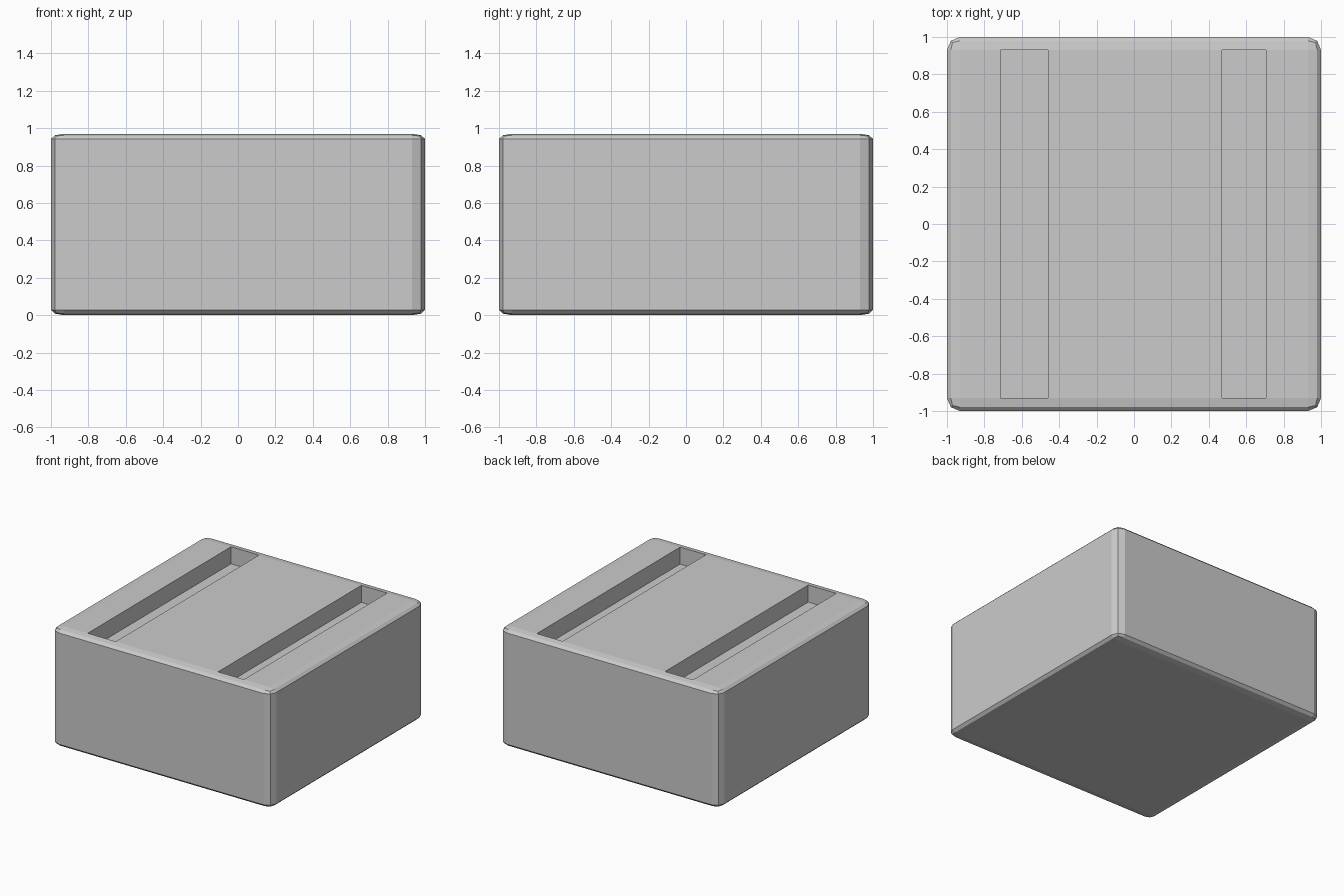
import bpy
import bmesh
from mathutils import Vector

if "Cube" in bpy.data.objects:
    bpy.data.objects.remove(bpy.data.objects["Cube"])

HEIGHT = 0.97
BEVEL = 0.07          # horizontal bevel radius
SQUASH = 0.4          # vertical squash of the bevelled block
SLOT_DEPTH = 0.14
SLOTS = [(-0.715, -0.46), (0.47, 0.705)]

bm = bmesh.new()

# Rounded block: bevelled first, then squashed in height
bmesh.ops.create_cube(bm, size=2)
bmesh.ops.scale(bm, vec=(1, 1, HEIGHT / SQUASH / 2), verts=bm.verts)
bmesh.ops.bevel(bm, geom=bm.edges[:], offset=BEVEL, offset_type='OFFSET',
                segments=2, profile=0.5, affect='EDGES')
bmesh.ops.scale(bm, vec=(1, 1, SQUASH), verts=bm.verts)
bmesh.ops.translate(bm, vec=(0, 0, HEIGHT / 2), verts=bm.verts)


def top_faces():
    return [f for f in bm.faces
            if f.normal.z > 0.999 and f.calc_center_median().z > HEIGHT - 0.001]


# Cut the top face into strips
bm.normal_update()
for x in [x for slot in SLOTS for x in slot]:
    faces = top_faces()
    geom = set(faces)
    for f in faces:
        geom.update(f.edges, f.verts)
    bmesh.ops.bisect_plane(bm, geom=list(geom), plane_co=(x, 0, 0), plane_no=(1, 0, 0))
    bm.normal_update()

# Sink the two slots
for x0, x1 in SLOTS:
    strip = [f for f in top_faces() if x0 < f.calc_center_bounds().x < x1]
    result = bmesh.ops.extrude_face_region(bm, geom=strip)
    verts = [v for v in result["geom"] if isinstance(v, bmesh.types.BMVert)]
    bmesh.ops.translate(bm, vec=Vector((0, 0, -SLOT_DEPTH)), verts=verts)
    leftover = [f for f in strip if f.is_valid]
    if leftover:
        bmesh.ops.delete(bm, geom=leftover, context='FACES_ONLY')
    bm.normal_update()

bmesh.ops.recalc_face_normals(bm, faces=bm.faces)
mesh = bpy.data.meshes.new("slotted_block")
bm.to_mesh(mesh)
bm.free()
block = bpy.data.objects.new("slotted_block", mesh)
bpy.context.collection.objects.link(block)
